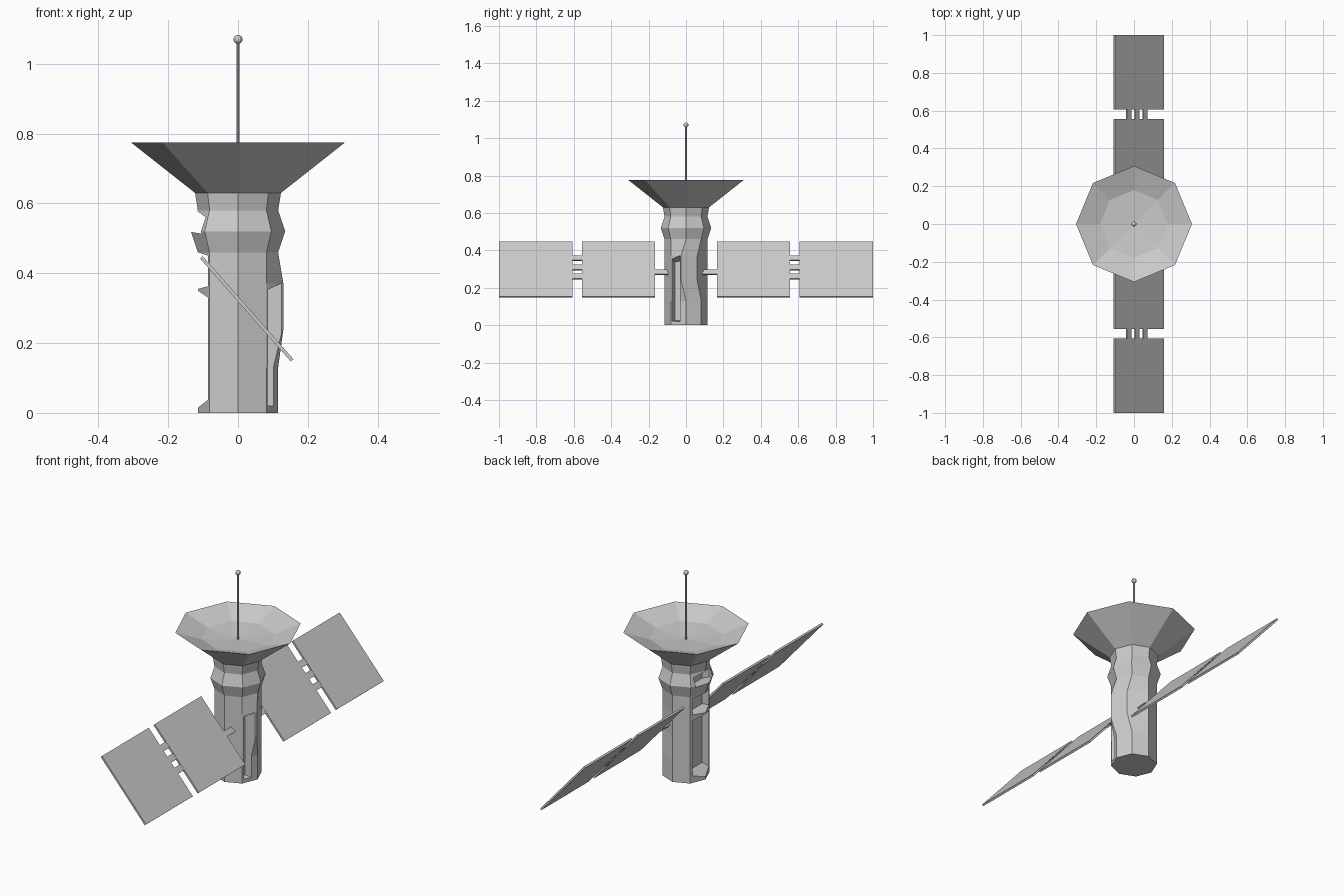
import bpy, bmesh, math
from mathutils import Matrix, Vector

if "Cube" in bpy.data.objects:
    bpy.data.objects.remove(bpy.data.objects["Cube"])


def add_object(name, bm):
    bmesh.ops.recalc_face_normals(bm, faces=bm.faces)
    mesh = bpy.data.meshes.new(name)
    bm.to_mesh(mesh)
    bm.free()
    obj = bpy.data.objects.new(name, mesh)
    bpy.context.collection.objects.link(obj)
    return obj


def cut(target, plan, bottom, top):
    """Subtract a prism; bottom and top are sloped planes (x1, z1, x2, z2)."""
    def height(x, p):
        return p[1] + (p[3] - p[1]) * (x - p[0]) / (p[2] - p[0])
    bm = bmesh.new()
    lo = [bm.verts.new((x, y, height(x, bottom))) for x, y in plan]
    hi = [bm.verts.new((x, y, height(x, top))) for x, y in plan]
    bm.faces.new(lo[::-1])
    bm.faces.new(hi)
    for i in range(len(plan)):
        j = (i + 1) % len(plan)
        bm.faces.new((lo[i], lo[j], hi[j], hi[i]))
    cutter = add_object("recess_cutter", bm)
    cutter.hide_render = True
    mod = target.modifiers.new("recess", 'BOOLEAN')
    mod.operation = 'DIFFERENCE'
    mod.solver = 'EXACT'
    mod.object = cutter
    bpy.context.view_layer.objects.active = target
    bpy.ops.object.modifier_apply(modifier=mod.name)
    bpy.data.objects.remove(cutter)


# Octagonal body flaring into the dish, then down into the bowl
profile = [(0.115, 0), (0.115, 0.13), (0.115, 0.24), (0.115, 0.37), (0.115, 0.46),
           (0.135, 0.52), (0.115, 0.58), (0.123, 0.63), (0.307, 0.775), (0.18, 0.73)]
bm = bmesh.new()
rings = []
for r, z in profile:
    rings.append([bm.verts.new((r * math.cos(k * math.pi / 4), r * math.sin(k * math.pi / 4), z))
                  for k in range(8)])
for a, b in zip(rings, rings[1:]):
    for k in range(8):
        j = (k + 1) % 8
        bm.faces.new((a[k], a[j], b[j], b[k]))
bm.faces.new(rings[0][::-1])
apex = bm.verts.new((0, 0, 0.715))
for k in range(8):
    bm.faces.new((rings[-1][k], rings[-1][(k + 1) % 8], apex))
# Bulged panel on the right side
for i in (2, 3):
    rings[i][0].co.xy = (0.13, -0.027)
    rings[i][1].co.xy = (0.095, 0.06)
body = add_object("body_and_dish", bm)

# Openings on the left, leaving a thin bar and a thick band
left = [(-0.06, 0.05), (-0.086, 0.07), (-0.15, 0.07),
        (-0.15, -0.07), (-0.086, -0.07), (-0.06, -0.05)]
for low, high in [((0.038, 0.015), (0.33, 0.35)),
                  ((0.363, 0.355), (0.45, 0.46)),
                  ((0.51, 0.515), (0.555, 0.577))]:
    cut(body, left, (-0.085, low[0], -0.115, low[1]), (-0.085, high[0], -0.115, high[1]))

# Tall bay on the front right
bay = [(0.055, -0.06), (0.083, -0.075), (0.16, -0.09), (0.16, -0.033), (0.065, -0.033)]
cut(body, bay, (0.08, 0.022, 0.115, 0.018), (0.08, 0.35, 0.13, 0.375))

# Antenna rod and ball
bm = bmesh.new()
bmesh.ops.create_cone(bm, cap_ends=True, segments=8, radius1=0.005, radius2=0.005, depth=0.355,
                      matrix=Matrix.Translation((0, 0, 0.8875)))
add_object("antenna_rod", bm)
bm = bmesh.new()
bmesh.ops.create_uvsphere(bm, u_segments=12, v_segments=8, radius=0.013,
                          matrix=Matrix.Translation((0, 0, 1.07)))
add_object("antenna_ball", bm)

# Tilted solar wings: boxes lying in one sloped plane
tilt = Matrix.Translation((0.025, 0, 0.298)) @ Matrix.Rotation(math.atan(1.135), 4, 'Y')


def wing_box(name, s, y0, y1, width, thick):
    bm = bmesh.new()
    bmesh.ops.create_cube(bm, size=1)
    for v in bm.verts:
        v.co = tilt @ Vector((s + v.co.x * width, (y0 + y1) / 2 + v.co.y * (y1 - y0),
                              v.co.z * thick))
    return add_object(name, bm)


for side, sign in (("front", -1), ("back", 1)):
    wing_box(side + "_inner_panel", 0, sign * 0.165, sign * 0.556, 0.393, 0.01)
    wing_box(side + "_outer_panel", 0, sign * 0.606, sign * 1.0, 0.393, 0.01)
    wing_box(side + "_wing_arm", 0.02, sign * 0.08, sign * 0.17, 0.03, 0.009)
    for n, s in enumerate((-0.08, -0.014, 0.05)):
        wing_box(f"{side}_hinge_{n + 1}", s, sign * 0.55, sign * 0.612, 0.034, 0.008)
